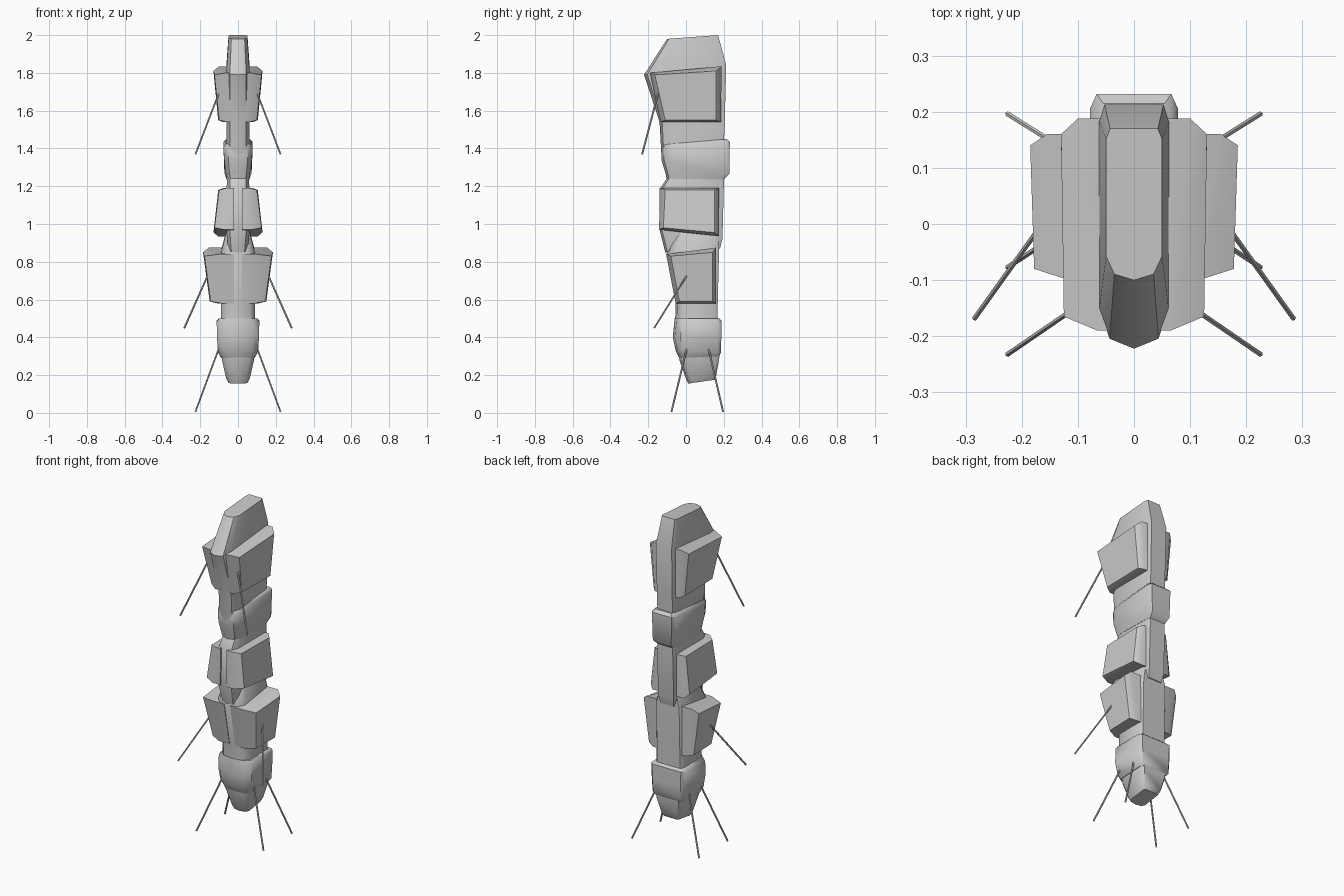
import bpy, math
from mathutils import Vector

if "Cube" in bpy.data.objects:
    bpy.data.objects.remove(bpy.data.objects["Cube"])


def make(name, verts, faces, angle=45):
    me = bpy.data.meshes.new(name)
    me.from_pydata(verts, [], faces)
    ob = bpy.data.objects.new(name, me)
    bpy.context.collection.objects.link(ob)
    bpy.ops.object.select_all(action='DESELECT')
    bpy.context.view_layer.objects.active = ob
    ob.select_set(True)
    bpy.ops.object.mode_set(mode='EDIT')
    bpy.ops.mesh.select_all(action='SELECT')
    bpy.ops.mesh.normals_make_consistent(inside=False)
    bpy.ops.object.mode_set(mode='OBJECT')
    bpy.ops.object.shade_smooth_by_angle(angle=math.radians(angle))
    return ob


def skin(name, rings):
    """Bridge equal-sized rings of points and cap both ends."""
    n = len(rings[0])
    verts = [p for r in rings for p in r]
    faces = [(k * n + i, k * n + (i + 1) % n, (k + 1) * n + (i + 1) % n, (k + 1) * n + i)
             for k in range(len(rings) - 1) for i in range(n)]
    faces += [tuple(range(n)), tuple(range(len(verts) - n, len(verts)))]
    return make(name, verts, faces)


def hull(name, sections):
    """Sections: z at front, z at back, y front, y back, half width."""
    rings = []
    for zf, zb, yf, yb, w in sections:
        d = yb - yf
        half = [(0.0, 0), (0.7, 0.04), (1, 0.16), (1, 0.93), (0.85, 1)]
        outline = half + [(-x, t) for x, t in half[:0:-1]]
        rings.append([(x * w, yf + t * d, zf + t * (zb - zf)) for x, t in outline])
    return skin(name, rings)


def panel(name, outer, mid):
    """Chamfered side plate, built on both sides."""
    root = [(0.02, y, z) for x, y, z in mid]
    for label, s in (("right", 1), ("left", -1)):
        skin(f"{label}_{name}", [[(s * x, y, z) for x, y, z in r] for r in (root, mid, outer)])


def antenna(name, a, b, r=0.005):
    for label, s in (("right", 1), ("left", -1)):
        p, q = Vector((s * a[0], a[1], a[2])), Vector((s * b[0], b[1], b[2]))
        bpy.ops.mesh.primitive_cylinder_add(vertices=6, radius=r, depth=(q - p).length,
                                            location=(p + q) / 2)
        ob = bpy.context.object
        ob.name = f"{label}_{name}"
        ob.rotation_euler = (q - p).to_track_quat('Z', 'Y').to_euler()


# Central hull
hull("upper_hull", [(1.98, 2.0, -.10, .17, .05), (1.79, 1.84, -.222, .213, .062),
                    (1.54, 1.54, -.14, .205, .06), (1.36, 1.40, -.13, .20, .06),
                    (1.23, 1.23, -.10, .20, .055)])
hull("middle_hull", [(1.26, 1.26, -.09, .20, .058), (1.19, 1.19, -.135, .20, .06),
                     (0.97, 0.92, -.14, .193, .062), (0.85, 0.87, -.11, .18, .05)])
hull("lower_hull", [(0.97, 0.97, -.05, .17, .06), (0.84, 0.86, -.105, .175, .09),
                    (0.58, 0.58, -.055, .168, .09), (0.40, 0.42, -.06, .168, .09)])

# Raised collars
hull("neck_collar", [(1.42, 1.45, -.125, .215, .065), (1.40, 1.435, -.13, .232, .078),
                     (1.34, 1.265, -.13, .23, .072), (1.24, 1.235, -.10, .20, .06)])
hull("tail_collar", [(0.50, 0.50, -.06, .175, .10), (0.48, 0.49, -.062, .187, .113),
                     (0.40, 0.40, -.07, .187, .111), (0.33, 0.32, -.055, .185, .106),
                     (0.29, 0.30, -.035, .175, .09)])
hull("tail_pod", [(0.33, 0.33, -.04, .18, .09), (0.28, 0.28, -.035, .175, .085),
                  (0.18, 0.20, 0.0, .16, .063), (0.155, 0.175, .012, .15, .05)])

# Side plates: corners run front top, back top, back bottom, front bottom
panel("upper_plate",
      [(.125, -.165, 1.79), (.13, .16, 1.81), (.105, .16, 1.55), (.10, -.11, 1.55)],
      [(.065, -.19, 1.80), (.10, .188, 1.835), (.08, .185, 1.54), (.06, -.135, 1.54)])
panel("middle_plate",
      [(.10, -.11, 1.18), (.105, .15, 1.18), (.13, .15, .955), (.125, -.12, .98)],
      [(.06, -.14, 1.19), (.08, .175, 1.19), (.105, .175, .935), (.07, -.142, .97)])
panel("lower_plate",
      [(.178, -.08, .83), (.185, .14, .85), (.15, .14, .59), (.145, -.035, .59)],
      [(.10, -.105, .84), (.155, .16, .875), (.11, .16, .58), (.09, -.055, .58)])

# Thin antennas
antenna("upper_antenna", (.095, -.143, 1.71), (.225, -.232, 1.37))
antenna("middle_antenna", (.155, .012, .74), (.284, -.168, .45))
antenna("tail_front_antenna", (.10, .005, .345), (.225, -.077, .007))
antenna("tail_back_antenna", (.10, .118, .345), (.225, .196, .007))
